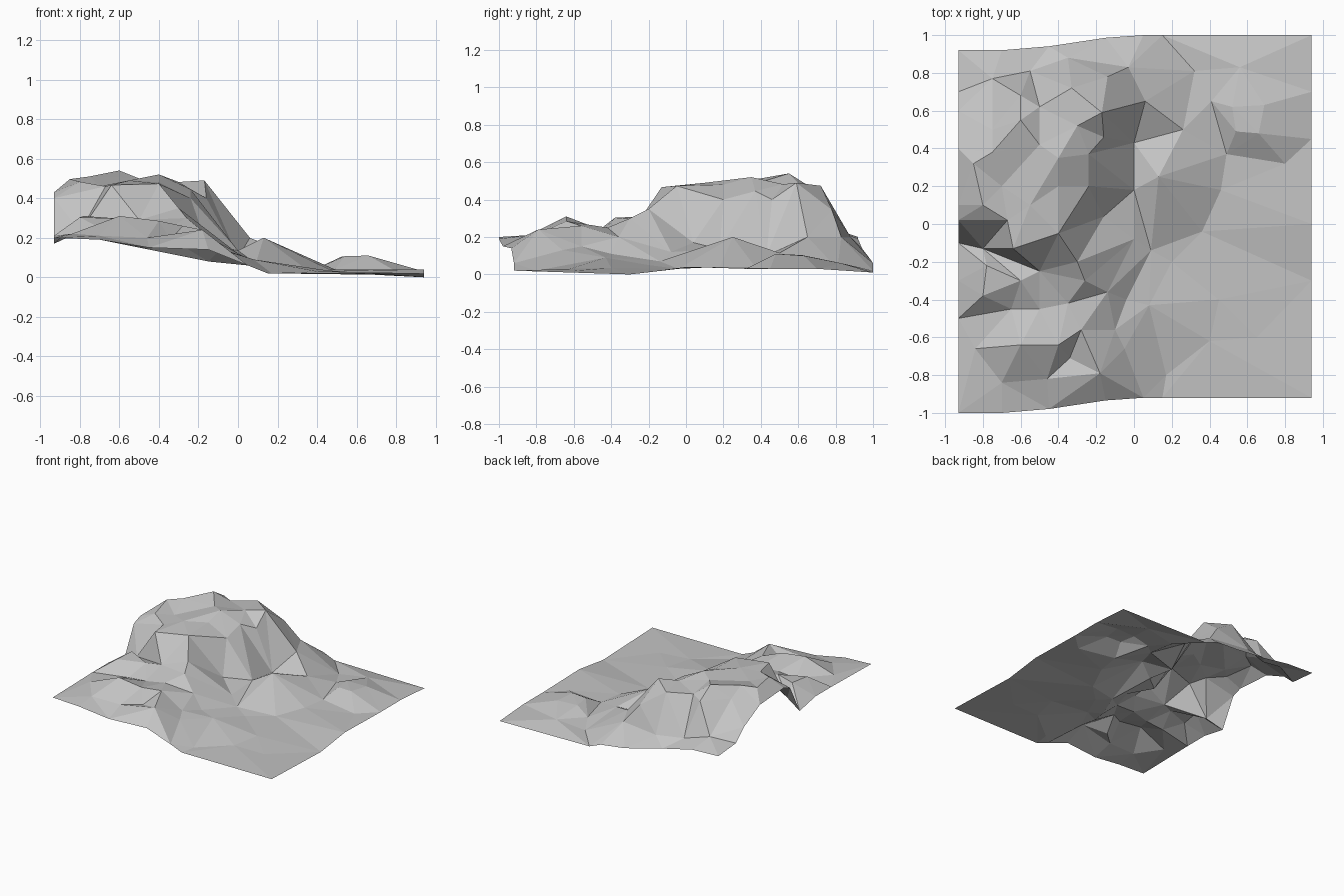
import bpy
import bmesh
from mathutils import Vector
from mathutils.geometry import delaunay_2d_cdt

if "Cube" in bpy.data.objects:
    bpy.data.objects.remove(bpy.data.objects["Cube"])

west, east = -.93, .94
corners = []   # every surveyed point of the land
breaks = []    # pairs of neighbouring points that must stay joined


def add_point(point):
    """Store a point once and return its index; the first height wins."""
    for index, known in enumerate(corners):
        if (known.xy - point.xy).length < .01:
            return index
    corners.append(point)
    return len(corners) - 1


def breakline(points, closed=False):
    """Add a line that the facets must follow."""
    indices = [add_point(Vector(point)) for point in points]
    if closed:
        indices.append(indices[0])
    breaks.extend(zip(indices, indices[1:]))


def slope(start, end, *path):
    """Add a line whose height runs evenly from start to end."""
    last = len(path) - 1
    breakline([(x, y, start + (end - start) * step / last)
               for step, (x, y) in enumerate(path)])


def ease(start, end, value):
    """Blend smoothly from nought to one between start and end."""
    part = min(max((value - start) / (end - start), 0), 1)
    return part * part * (3 - 2 * part)


def border(y, *heights):
    """Front or back edge, which bends sideways toward the east."""
    stations = (west, -.7, -.45, -.15, .05, .15, east)
    return [(x, y + .08 * ease(-.7, .05, x), z)
            for x, z in zip(stations, heights)]


# Edge of the sheet
front_edge = border(-1, .2, .19, .15, .14, .06, .02, .02)
back_edge = border(.92, .2, .19, .14, .08, .06, .02, .01)
east_edge = [(east, y, z) for y, z in (
    (-.3, 0), (0, .04), (.45, .03), (.7, .03))]
west_edge = [(west, y, z) for y, z in (
    (.7, .22), (.6, .31), (.4, .41), (.1, .43), (.02, .4),
    (-.1, .17), (-.3, .21), (-.5, .21))]
breakline(front_edge + east_edge + back_edge[::-1] + west_edge, closed=True)

# Foot of the mountain: behind, along the open side and in front
east_corner = (.06, .65)
back_corner = (-.03, .83)
east_foot = (0, .43)
valley = (-.16, .04)
saddle = (-.3, -.2)
shelf_corner = (-.5, -.25)
slope(.3, .2, (west, .6), (-.75, .77), (-.55, .81))
slope(.2, .2, (-.55, .81), (-.35, .88), back_corner, east_corner)
slope(.2, .1, east_corner, east_foot)
slope(.1, .17, east_foot, (0, .18), valley)
slope(.17, .35, (west, -.1), (-.8, -.13), shelf_corner, saddle)
slope(.35, .17, saddle, valley)

# Mountain crest and ledges
north_rim = (-.75, .5)
west_peak = (-.75, .38)
high_peak = (-.6, .55)
east_rim = (-.3, .52)
horn = (-.17, .59)
buttress = (-.16, .46)
south_rim = (-.67, .02)
slope(.45, .49, north_rim, (-.6, .68), (-.5, .62), (-.33, .72), east_rim, horn)
slope(.49, .2, horn, (-.14, .78), back_corner)
slope(.49, .4, horn, buttress)
slope(.4, .1, buttress, east_foot)
slope(.41, .45, (west, .4), north_rim)
slope(.51, .54, west_peak, high_peak)
slope(.54, .46, high_peak, (-.5, .42), east_rim)
slope(.49, .4, east_rim, (-.24, .37), (-.24, .2))
slope(.48, .46, (-.4, .2), (-.4, -.05), (-.64, -.13), south_rim)
slope(.46, .4, south_rim, (west, .02))
slope(.51, .47, west_peak, (-.85, .32), (-.8, .1), south_rim)
slope(.46, .52, (-.7, .2), (-.55, .1), (-.4, .35))

# Lower shelf in front of the mountain
shelf_end = (-.35, -.42)
shelf_brow = (-.26, -.3)
bank = (-.04, -.4)
gully = (.09, -.14)
low_step = (-.1, -.56)
knoll_end = (-.28, -.56)
slope(.31, .29, (-.78, -.22), (-.8, -.38), (-.6, -.3), shelf_corner)
slope(.21, .25, (west, -.5), (-.65, -.45), (-.5, -.45), shelf_end)
slope(.25, .35, shelf_end, shelf_brow, saddle)
slope(.07, .15, gully, bank, low_step)
slope(.15, .26, low_step, knoll_end)
slope(.29, .11, shelf_brow, (-.14, -.36), bank)
slope(.17, .07, valley, (0, -.08), gully)

# Front knoll and its tail
slope(.22, .19, (-.84, -.66), (-.7, -.84), (-.46, -.82), (-.34, -.71))
slope(.31, .26, (-.6, -.64), (-.4, -.64), knoll_end)
slope(.24, .02, (-.18, -.79), (-.05, -.66), (.17, -.8))

# Spurs running out over the plain
plain_bend = (.46, .18)
plain_end = (.4, -.62)
slope(.2, .04, (.13, .25), plain_bend)
slope(.04, .03, plain_bend, (.36, -.04))
slope(.15, .03, low_step, (.08, -.43), plain_end)
slope(.2, .03, east_corner, (.26, .5), (.32, .81))
slope(.05, .02, (.2, -.2), (.45, -.4), (.65, -.6))

# Low mound in the far corner
slope(.06, .03, (.56, .83), (.41, .65), (.49, .37), (.8, .32))
slope(.1, .11, (.69, .63), (.52, .62), (.54, .49), (.66, .48))

# Join the lines into flat facets inside the sheet edge
flat, _, facets, origins, _, _ = delaunay_2d_cdt(
    [corner.xy for corner in corners], breaks, [], 1, .0001)

bm = bmesh.new()
verts = []
for place, source in zip(flat, origins):
    if source:
        height = corners[source[0]].z
    else:
        height = min(corners, key=lambda c: (c.xy - place).length).z
    verts.append(bm.verts.new((place.x, place.y, height)))
for facet in facets:
    bm.faces.new([verts[index] for index in facet])
bm.normal_update()
bmesh.ops.reverse_faces(bm, faces=[f for f in bm.faces if f.normal.z < 0])

mesh = bpy.data.meshes.new("terrain")
bm.to_mesh(mesh)
bm.free()

# Plain grey stone
stone = bpy.data.materials.new("grey stone")
stone.use_nodes = True
grey = (.55, .55, .55, 1)
stone.diffuse_color = grey
stone.node_tree.nodes["Principled BSDF"].inputs["Base Color"].default_value = grey
mesh.materials.append(stone)

terrain = bpy.data.objects.new("terrain", mesh)
bpy.context.collection.objects.link(terrain)
